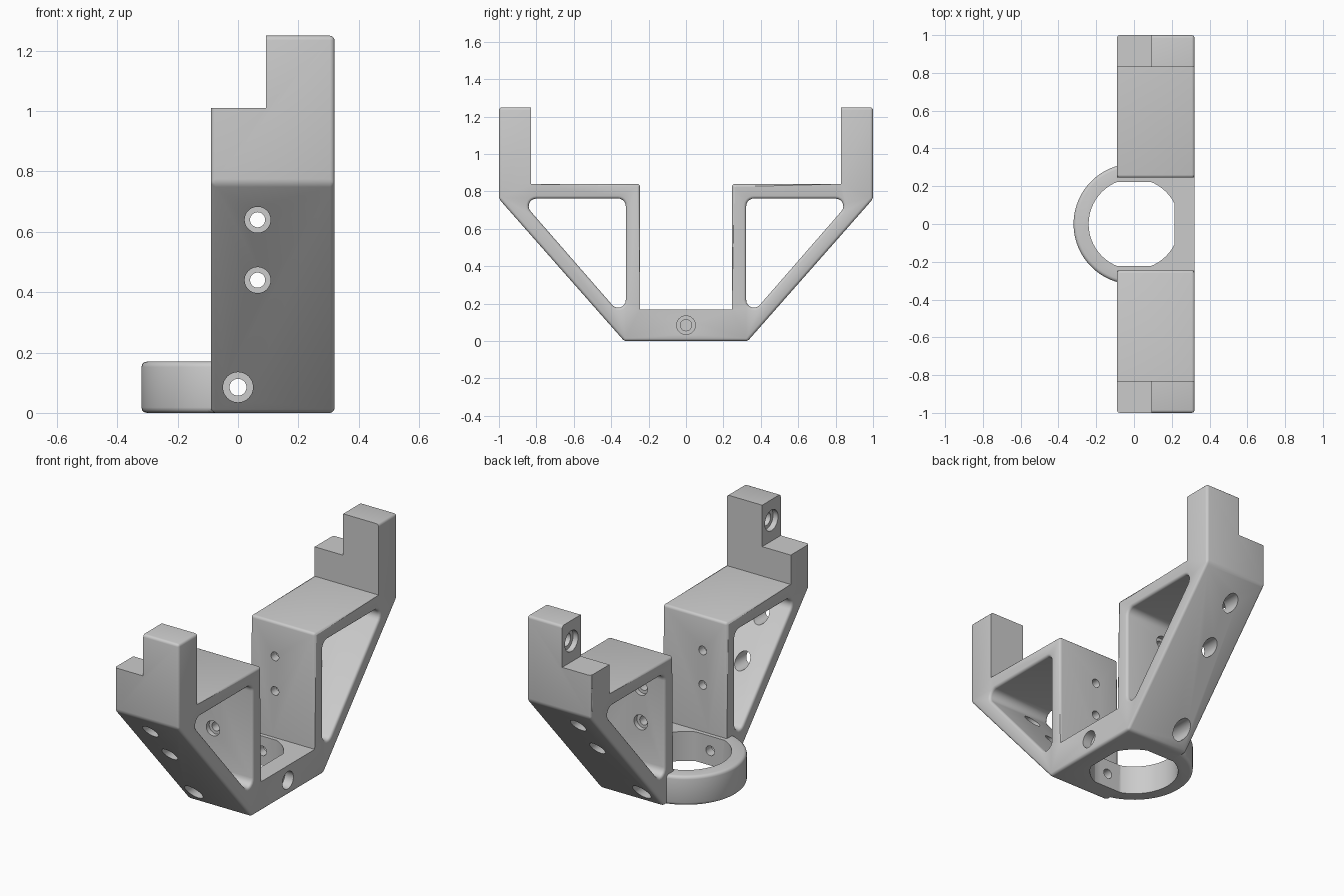
import bpy, bmesh, math
from mathutils import Vector, Matrix

cube = bpy.data.objects.get("Cube")
if cube:
    bpy.data.objects.remove(cube)

X0, X1 = -0.09, 0.32          # sides of the bracket
BASE_H = 0.17                 # height of base and ring
RIM = 0.015                   # rounding of edges

GREY = (0.6, 0.6, 0.6, 1)
grey = bpy.data.materials.new("light grey")
grey.use_nodes = True
grey.diffuse_color = GREY
grey.node_tree.nodes["Principled BSDF"].inputs["Base Color"].default_value = GREY


def add_object(name, bm):
    bmesh.ops.recalc_face_normals(bm, faces=bm.faces)
    mesh = bpy.data.meshes.new(name)
    bm.to_mesh(mesh)
    bm.free()
    mesh.materials.append(grey)
    obj = bpy.data.objects.new(name, mesh)
    bpy.context.collection.objects.link(obj)
    return obj


def loft(name, sections):
    """Closed solid through (x, [(y, z), ...]) sections of equal point count."""
    bm = bmesh.new()
    rings = [[bm.verts.new((x, y, z)) for y, z in pts] for x, pts in sections]
    for a, b in zip(rings, rings[1:]):
        for i in range(len(a)):
            bm.faces.new((a[i - 1], a[i], b[i], b[i - 1]))
    bm.faces.new(rings[0])
    bm.faces.new(rings[-1])
    return add_object(name, bm)


def rod(name, radius, a, b, sides=40):
    """Cylinder between two points."""
    a, b = Vector(a), Vector(b)
    turn = (b - a).to_track_quat("Z", "Y").to_matrix().to_4x4()
    bm = bmesh.new()
    bmesh.ops.create_cone(bm, cap_ends=True, segments=sides, radius1=radius, radius2=radius,
                          depth=(b - a).length, matrix=Matrix.Translation((a + b) / 2) @ turn)
    return add_object(name, bm)


def box(name, low, high):
    low, high = Vector(low), Vector(high)
    bm = bmesh.new()
    bmesh.ops.create_cube(bm, size=1, matrix=Matrix.Translation((low + high) / 2)
                          @ Matrix.Diagonal((*(high - low), 1)))
    return add_object(name, bm)


def combine(target, tool, operation="DIFFERENCE"):
    mod = target.modifiers.new("combine", "BOOLEAN")
    mod.operation, mod.solver, mod.object = operation, "EXACT", tool
    bpy.context.view_layer.objects.active = target
    bpy.ops.object.modifier_apply(modifier=mod.name)
    bpy.data.objects.remove(tool)


def round_edges(obj, width, keep):
    """Round the sharp outward edges whose midpoint passes the rule."""
    bm = bmesh.new()
    bm.from_mesh(obj.data)
    edges = [e for e in bm.edges if e.is_convex and e.calc_face_angle() > math.radians(30)
             and keep((e.verts[0].co + e.verts[1].co) / 2)]
    bmesh.ops.bevel(bm, geom=edges, offset=width, offset_type="OFFSET", segments=3,
                    profile=0.5, affect="EDGES", clamp_overlap=False)
    bm.to_mesh(obj.data)
    bm.free()


def rounded(points, radius, grow, steps=7):
    """Polygon with arc corners, pushed outward by grow."""
    result = []
    for i, p in enumerate(points):
        p = Vector(p)
        u = (Vector(points[i - 1]) - p).normalized()
        v = (Vector(points[(i + 1) % len(points)]) - p).normalized()
        half = u.angle(v) / 2
        centre = p + (u + v).normalized() * radius / math.sin(half)
        reach = radius / math.tan(half)
        a = (p + u * reach - centre).normalized()
        b = (p + v * reach - centre).normalized()
        result += [centre + a.slerp(b, k / steps) * (radius + grow) for k in range(steps + 1)]
    return result


# Bracket body: mirrored side profile
half_profile = [(0.33, 0), (1, 0.76), (1, 1.25), (0.83, 1.25), (0.83, 0.84), (0.245, 0.84), (0.245, BASE_H)]
outline = half_profile + [(-y, z) for y, z in reversed(half_profile)]
body = loft("bracket", [(X0, outline), (X1, outline)])

# Soft edges, leaving the channel floor and inner post edges crisp
round_edges(body, RIM, lambda m: not (m.z > 0.85 and abs(m.y) < 0.84)
            and not (abs(m.z - BASE_H) < 0.01 and abs(m.y) < 0.2))

# Triangular windows in both arms, flared to round their rims
flare = [(RIM * math.sin(t), RIM * (1 - math.cos(t))) for t in (0, math.pi / 6, math.pi / 3, math.pi / 2)]
flare.append((RIM + 0.1, RIM))
for s in (-1, 1):
    corners = [(s * 0.322, 0.11), (s * 0.322, 0.762), (s * 0.89, 0.762)]
    sections = [(X0 + RIM - d, rounded(corners, 0.041, g)) for d, g in reversed(flare)]
    sections += [(X1 - RIM + d, rounded(corners, 0.041, g)) for d, g in flare]
    combine(body, loft("window_cutter", sections))

# Half ring on the side of the base
ring = rod("ring", 0.32, (0, 0, 0), (0, 0, BASE_H), 96)
round_edges(ring, 0.018, lambda m: True)
combine(ring, box("ring_trim", (-1, -1, -1), (0.05, 1, 1)), "INTERSECT")
combine(body, ring, "UNION")

# Bore with three flats
bore = rod("bore_cutter", 0.24, (0, 0, -0.1), (0, 0, 0.3), 96)
combine(bore, box("flats", (-0.4, -0.222, -0.2), (0.215, 0.222, 0.4)), "INTERSECT")
combine(body, bore)

# Step at the top of the posts
combine(body, box("step_cutter", (-0.5, -1.2, 1.01), (0.093, 1.2, 1.5)))

# Screw holes through arms and base
for x, z, pilot, head, stop in ((0.065, 0.64, 0.025, 0.043, 0.295),
                                (0.065, 0.44, 0.025, 0.043, 0.295),
                                (0, 0.085, 0.028, 0.05, 0.275)):
    combine(body, rod("pilot_cutter", pilot, (x, -1.3, z), (x, 1.3, z)))
    for s in (-1, 1):
        combine(body, rod("head_cutter", head, (x, s * stop, z), (x, s * 1.3, z)))

# Screw hole in the side of the base
combine(body, rod("side_pilot", 0.03, (0.1, 0, 0.085), (0.5, 0, 0.085)))
combine(body, rod("side_head", 0.05, (0.265, 0, 0.085), (0.5, 0, 0.085)))

# Blind recesses in the posts
for s in (-1, 1):
    combine(body, rod("post_head", 0.06, (0, s * 0.915, 1.13), (0.125, s * 0.915, 1.13)))
    combine(body, rod("post_pilot", 0.038, (0, s * 0.915, 1.13), (0.24, s * 0.915, 1.13)))

# Smooth shading with sharp edges kept
bpy.ops.object.select_all(action="DESELECT")
body.select_set(True)
bpy.context.view_layer.objects.active = body
bpy.ops.object.shade_smooth_by_angle(angle=math.radians(32))
